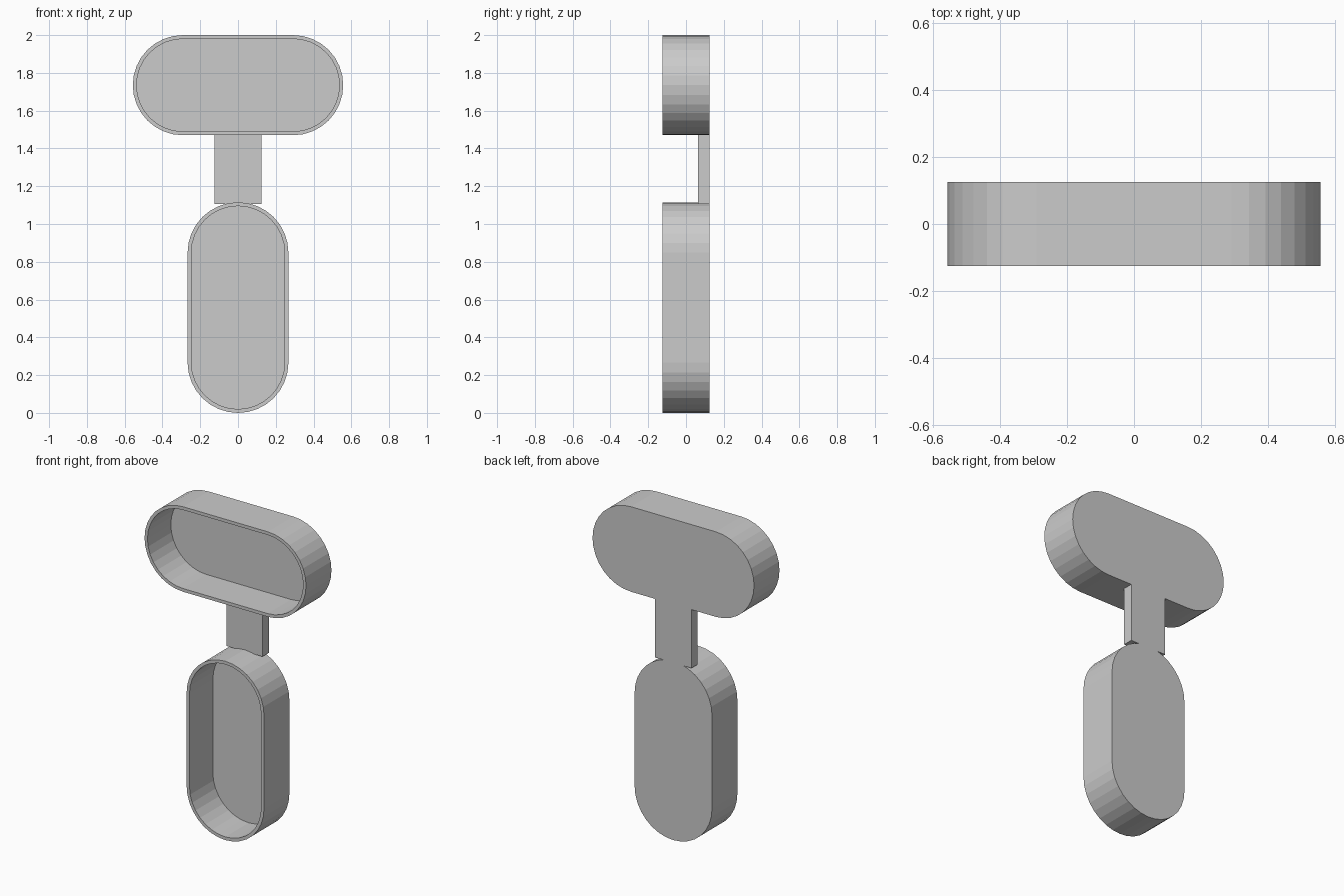
import bpy, bmesh
from math import sin, cos, pi

if "Cube" in bpy.data.objects:
    bpy.data.objects.remove(bpy.data.objects["Cube"])

SEG = 16                 # facets per half-round end
FRONT, BACK = -0.125, 0.125
WALL = 0.02


def stadium(radius, half, cz, upright):
    """Outline (x, z) of a slot shape, lying along x or standing along z."""
    pts = []
    for side in (1, -1):
        for i in range(SEG + 1):
            a = -pi / 2 + pi * i / SEG
            u, v = side * (half + radius * cos(a)), side * radius * sin(a)
            pts.append((-v, cz + u) if upright else (u, cz + v))
    return pts


def finish(bm, name):
    bmesh.ops.recalc_face_normals(bm, faces=bm.faces)
    mesh = bpy.data.meshes.new(name)
    bm.to_mesh(mesh)
    bm.free()
    obj = bpy.data.objects.new(name, mesh)
    bpy.context.collection.objects.link(obj)
    return obj


def tray(name, radius, half, cz, upright):
    """Open-fronted shell: back, outer wall, rim, inner wall, floor."""
    bm = bmesh.new()
    outer = stadium(radius, half, cz, upright)
    inner = stadium(radius - WALL, half, cz, upright)
    rings = [[bm.verts.new((x, y, z)) for x, z in pts] for pts, y in
             ((outer, BACK), (outer, FRONT), (inner, FRONT), (inner, BACK - WALL))]
    n = len(outer)
    for a, b in zip(rings, rings[1:]):
        for i in range(n):
            j = (i + 1) % n
            bm.faces.new((a[i], a[j], b[j], b[i]))
    bm.faces.new(rings[0])
    bm.faces.new(rings[-1])
    return finish(bm, name)


# Two slot-shaped trays
tray("upper_tray", 0.265, 0.292, 1.735, False)
tray("lower_tray", 0.267, 0.2905, 0.5575, True)

# Flat neck joining them, flush with the back
bm = bmesh.new()
bmesh.ops.create_cube(bm, size=1)
bmesh.ops.scale(bm, vec=(0.25, 0.062, 0.37), verts=bm.verts)
bmesh.ops.translate(bm, vec=(0, 0.094, 1.29), verts=bm.verts)
finish(bm, "neck")
